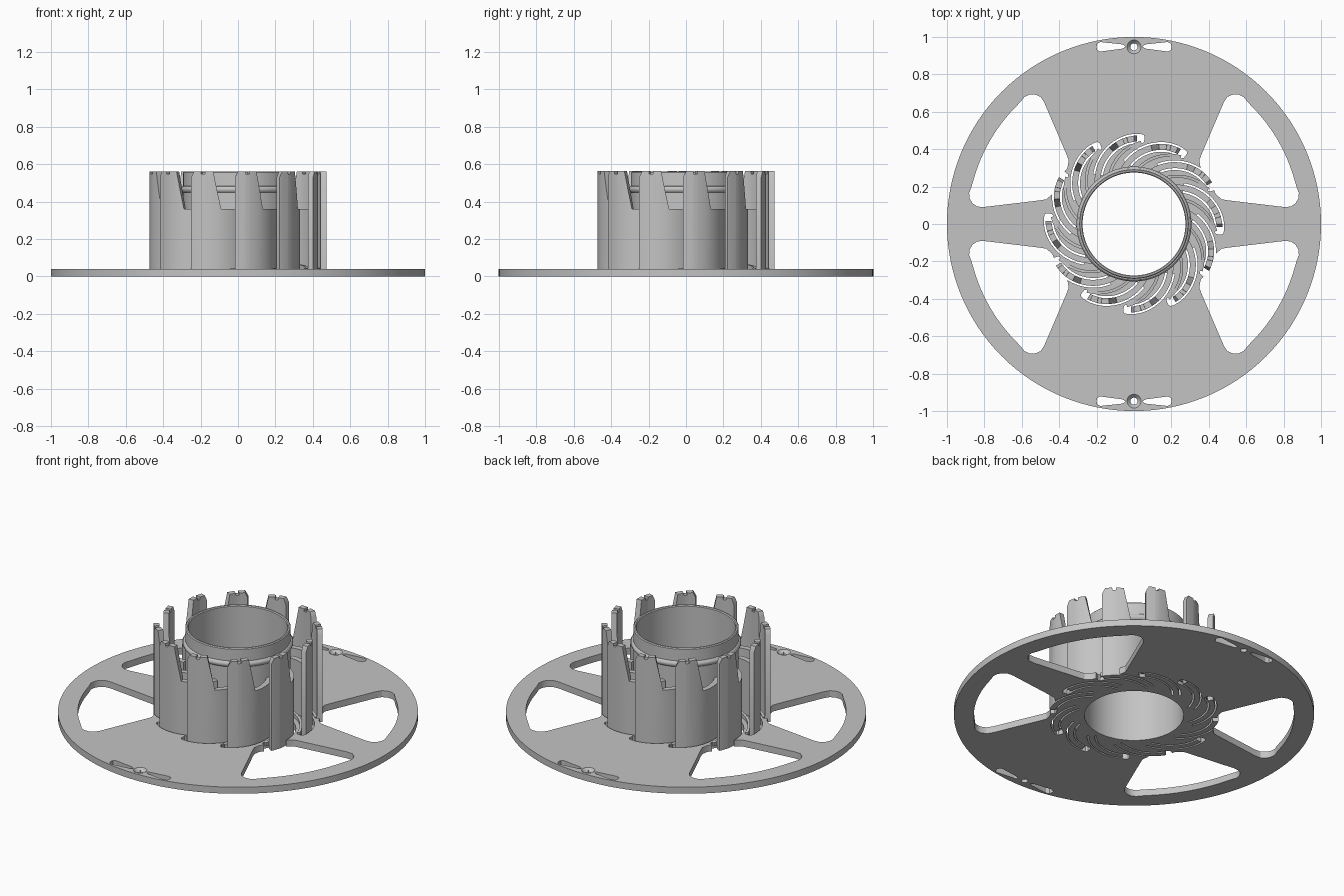
import bpy, bmesh, math
from mathutils import Vector

if "Cube" in bpy.data.objects:
    bpy.data.objects.remove(bpy.data.objects["Cube"])

grey = bpy.data.materials.new("plastic_grey")
grey.diffuse_color = (0.55, 0.55, 0.55, 1)
grey.use_nodes = True
grey.node_tree.nodes["Principled BSDF"].inputs["Base Color"].default_value = grey.diffuse_color


def polar(r, deg):
    a = math.radians(deg)
    return Vector((r * math.cos(a), r * math.sin(a)))


def finish(name, bm):
    bmesh.ops.recalc_face_normals(bm, faces=bm.faces)
    me = bpy.data.meshes.new(name)
    bm.to_mesh(me)
    bm.free()
    me.materials.append(grey)
    ob = bpy.data.objects.new(name, me)
    bpy.context.collection.objects.link(ob)
    smooth(me)
    return ob


def smooth(me):
    me.shade_smooth()
    me.set_sharp_from_angle(angle=math.radians(30))


def prism(name, pts, z0, z1):
    bm = bmesh.new()
    f = bm.faces.new([bm.verts.new((p[0], p[1], z0)) for p in pts])
    top = bmesh.ops.extrude_face_region(bm, geom=[f])["geom"]
    bmesh.ops.translate(bm, vec=(0, 0, z1 - z0),
                        verts=[v for v in top if isinstance(v, bmesh.types.BMVert)])
    return finish(name, bm)


def lathe(name, profile, seg=96, at=(0, 0)):
    """Revolve a closed (r, z) profile."""
    bm = bmesh.new()
    rings = []
    for i in range(seg):
        d = polar(1, 360 * i / seg)
        rings.append([bm.verts.new((at[0] + r * d.x, at[1] + r * d.y, z)) for r, z in profile])
    n = len(profile)
    for i in range(seg):
        a, b = rings[i], rings[(i + 1) % seg]
        for j in range(n):
            k = (j + 1) % n
            bm.faces.new((a[j], a[k], b[k], b[j]))
    return finish(name, bm)


def circle(r, seg, at=(0, 0)):
    return [polar(r, 360 * i / seg) + Vector(at) for i in range(seg)]


def spiral(phi):
    """Swirl line: outer tip at phi 0, meets the tube at phi 44."""
    return 0.457 - 0.167 * (max(phi, 0) / 44) ** 1.7


def edges(phi, turn, half):
    """Left and right points of a band that follows the swirl line."""
    p = polar(spiral(phi), phi + turn)
    t = polar(spiral(phi + .5), phi + .5 + turn) - polar(spiral(phi - .5), phi - .5 + turn)
    n = Vector((-t.y, t.x)).normalized() * half
    return p + n, p - n


def fin(name, turn, half, stations, z0):
    """Upright curved wall with top height given at (phi, z) stations."""
    bm = bmesh.new()
    prev = None
    for phi, z in stations:
        l, r = edges(phi, turn, half)
        ring = [bm.verts.new((p.x, p.y, h)) for p, h in ((l, z0), (r, z0), (r, z), (l, z))]
        if prev:
            for j in range(4):
                k = (j + 1) % 4
                bm.faces.new((prev[j], prev[k], ring[k], ring[j]))
        else:
            bm.faces.new(ring)
        prev = ring
    bm.faces.new(prev)
    return finish(name, bm)


# flange disc
flange = prism("flange", circle(1, 128), 0, 0.04)
cutters = [prism("bore_cutter", circle(0.28, 96), -0.1, 0.2)]

# four large openings, each symmetric about its own axis at 30 degrees
half = [polar(0.89, a) for a in (30, 34, 38, 42, 45)]
half += [Vector(p) for p in ((.605, .655), (.585, .68), (.56, .692), (.53, .693), (.50, .68),
                             (.48, .65), (.36, .37), (.349, .34), (.356, .30))]
half += [polar(0.465, a) for a in (37, 33)]
axis = polar(1, 30)
opening = half + [2 * p.dot(axis) * axis - p for p in reversed(half[1:])]
for sx in (1, -1):
    for sy in (1, -1):
        cutters.append(prism("opening_cutter", [(p.x * sx, p.y * sy) for p in opening], -0.1, 0.2))

# rim screw holes with countersinks and tapered slots on both sides
taper = [(.045, .948), (.06, .938), (.18, .922), (.197, .93), (.2, .947),
         (.197, .964), (.18, .973), (.06, .96)]
for sy in (1, -1):
    cutters.append(lathe("screw_cutter", [(0.0005, -.1), (.019, -.1), (.019, .02),
                                          (.038, .041), (.038, .1), (.0005, .1)], 32, (0, .947 * sy)))
    for sx in (1, -1):
        cutters.append(prism("rim_slot_cutter", [(x * sx, y * sy) for x, y in taper], -0.1, 0.2))

# curved slots around each fin
for i in range(12):
    band = [edges(p, 30 * i - 2, w) for p, w in
            [(-5, .014), (-4, .023)] + [(q, .026) for q in range(-2, 39, 4)]]
    pts = [b[0] for b in band] + [b[1] for b in reversed(band)]
    cutters.append(prism("fin_slot_cutter", pts, -0.1, 0.2))

for c in cutters:
    c.hide_render = True
    m = flange.modifiers.new("cut", "BOOLEAN")
    m.operation, m.solver, m.object = "DIFFERENCE", "EXACT", c
cut = bpy.data.meshes.new_from_object(flange.evaluated_get(bpy.context.evaluated_depsgraph_get()))
flange.modifiers.clear()
flange.data = cut
smooth(cut)
for c in cutters:
    bpy.data.objects.remove(c)

# central tube and its bead
lathe("tube", [(.275, 0), (.293, 0), (.293, .555), (.288, .56), (.28, .56), (.275, .555)])
lathe("tube_bead", [(.288 + .019 * math.cos(a * math.pi / 6), .465 + .019 * math.sin(a * math.pi / 6))
                    for a in range(-3, 4)])

# spring fins with chamfered tips, a latch notch and a sloped shoulder; low ramps between them
tall = [(0, .53), (2, .562), (6.5, .562), (6.6, .547), (9, .547), (9.1, .562), (11, .562), (14, .562),
        (16.5, .46), (19, .36)] + [(p, .36) for p in range(22, 45, 3)]
ramp = [(p, .041 + .03 * (p - 12) / 32) for p in range(12, 45, 4)]
for i in range(12):
    fin("spring_fin", 30 * i - 2, .016, tall, 0)
    fin("ramp_rib", 30 * i + 13, .008, ramp, .02)
